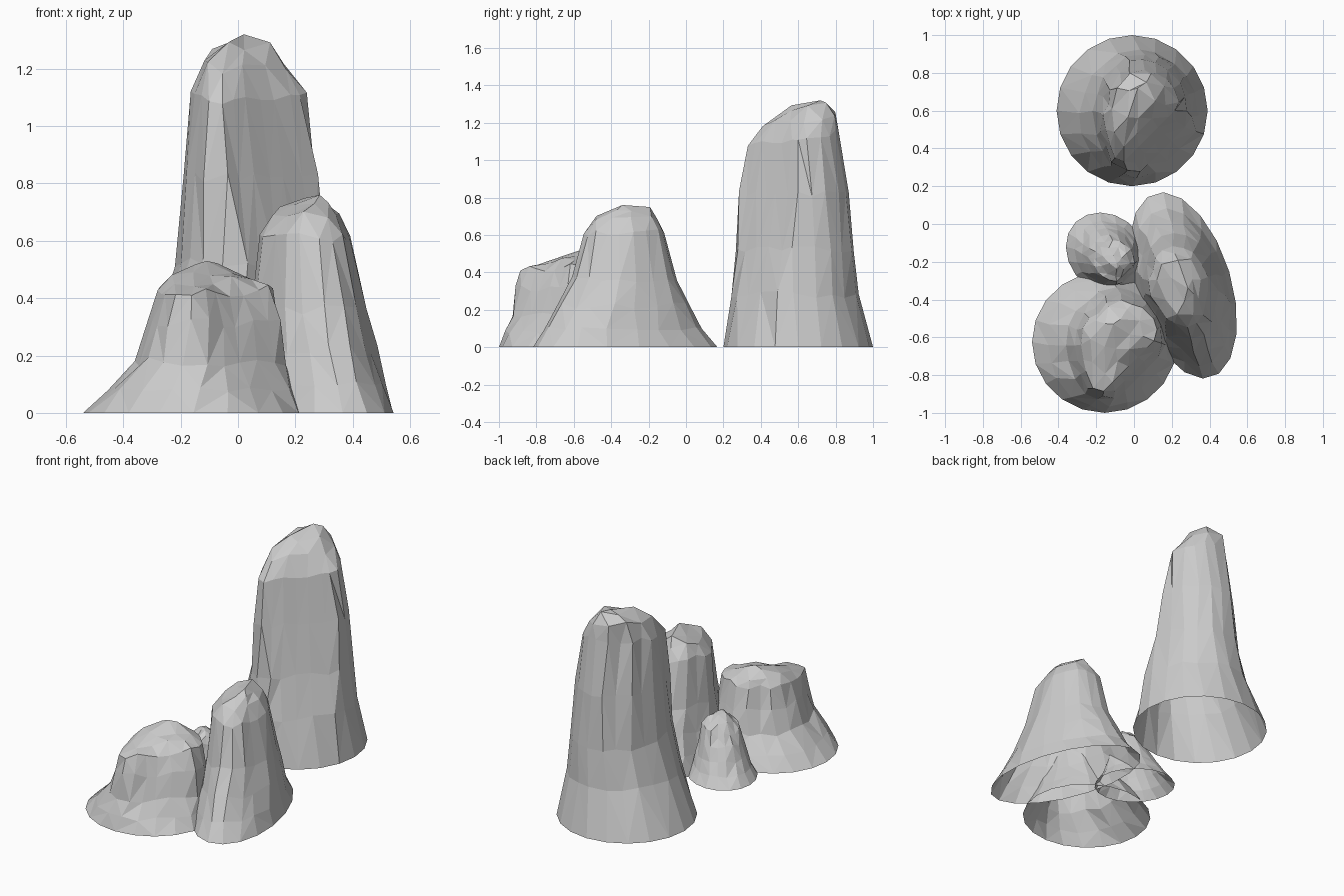
import bpy, bmesh, math, random

if "Cube" in bpy.data.objects:
    bpy.data.objects.remove(bpy.data.objects["Cube"])


def add_face(bm, *verts):
    if len(set(verts)) == 3:
        bm.faces.new(verts)


def rock(name, rings, peak, sides, turn, tilt, clefts, cut, seed):
    """Hollow faceted pillar. rings: (z, centre x, centre y, half width, half depth).
    turn: plan rotation in degrees, tilt: crest slope in x and y,
    clefts: {segment: radius factor} for the grooves and bulges,
    cut: (direction in degrees, remaining fraction at crest) of one split-off flat wall."""
    rng = random.Random(seed)
    bm = bmesh.new()
    ca, sa = math.cos(math.radians(turn)), math.sin(math.radians(turn))
    cdir = math.radians(cut[0])
    dx, dy = math.cos(cdir), math.sin(cdir)
    crest = len(rings) - 3            # last wall ring, cap rings follow
    flute = [rng.uniform(-0.03, 0.03) for _ in range(sides)]
    levels = []
    for k, (z, cx, cy, rx, ry) in enumerate(rings):
        ring = []
        top = min(1, k / crest)
        reach = math.hypot(rx * math.cos(cdir - math.radians(turn)),
                           ry * math.sin(cdir - math.radians(turn)))
        limit = reach * (1 - (1 - cut[1]) * top)
        for i in range(sides):
            if (k == crest + 2 and i % 4) or (k == crest + 1 and i % 2):
                ring.append(ring[-1])   # fewer points towards the peak
                continue
            a = 2 * math.pi * i / sides
            f = 1.0
            if k > 0:
                a += rng.uniform(-0.05, 0.05)
                f += flute[i] * top + rng.uniform(-0.015, 0.015)
                f *= 1 - (1 - clefts.get(i, 1)) * top
            if k > crest:
                f += rng.uniform(-0.08, 0.08)
            u, v = rx * f * math.cos(a), ry * f * math.sin(a)
            x, y = u * ca - v * sa, u * sa + v * ca
            over = x * dx + y * dy - limit
            if k > 0 and over > 0:
                x, y = x - dx * over, y - dy * over
            dz = 0
            if k >= crest:
                dz = tilt[0] * x + tilt[1] * y + rng.uniform(-0.018, 0.018)
            elif k > 0:
                dz = rng.uniform(-0.02, 0.02) * min(1, z / 0.2)
            ring.append(bm.verts.new((cx + x, cy + y, z + dz)))
        levels.append(ring)
    for lo, hi in zip(levels, levels[1:]):
        for i in range(sides):
            j = (i + 1) % sides
            if i % 2:
                add_face(bm, lo[i], lo[j], hi[j])
                add_face(bm, lo[i], hi[j], hi[i])
            else:
                add_face(bm, lo[i], lo[j], hi[i])
                add_face(bm, lo[j], hi[j], hi[i])
    tip = bm.verts.new(peak)
    for i in range(sides):
        add_face(bm, levels[-1][i], levels[-1][(i + 1) % sides], tip)
    me = bpy.data.meshes.new(name)
    bm.to_mesh(me)
    bm.free()
    ob = bpy.data.objects.new(name, me)
    bpy.context.collection.objects.link(ob)
    return ob


# Tall pillar at the back
rock("tall_rock", [
    (0, -0.01, 0.60, 0.40, 0.40),
    (0.28, 0.025, 0.58, 0.315, 0.34),
    (0.52, 0.045, 0.583, 0.265, 0.32),
    (0.82, 0.048, 0.58, 0.24, 0.29),
    (1.11, 0.048, 0.57, 0.21, 0.25),
    (1.22, 0.035, 0.605, 0.155, 0.20),
    (1.285, 0.04, 0.64, 0.08, 0.12)],
    (0.02, 0.72, 1.32), 20, 0, (-0.1, 0.18),
    {7: 0.86, 9: 0.92, 12: 1.04, 13: 1.17, 14: 1.14}, (-45, 0.42), 4)

# Broad low rock at the front left
rock("low_rock", [
    (0, -0.155, -0.625, 0.385, 0.375),
    (0.08, -0.13, -0.625, 0.33, 0.34),
    (0.18, -0.095, -0.63, 0.267, 0.298),
    (0.31, -0.078, -0.635, 0.237, 0.268),
    (0.43, -0.073, -0.638, 0.21, 0.24),
    (0.465, -0.085, -0.61, 0.15, 0.175),
    (0.50, -0.09, -0.59, 0.075, 0.10)],
    (-0.11, -0.53, 0.53), 20, 0, (0.0, 0.06),
    {4: 0.92, 7: 0.86, 12: 1.06, 13: 1.17, 14: 1.14}, (-45, 0.5), 7)

# Long leaning rock at the right
rock("right_rock", [
    (0, 0.26, -0.325, 0.255, 0.51),
    (0.10, 0.258, -0.335, 0.235, 0.43),
    (0.22, 0.255, -0.33, 0.217, 0.355),
    (0.36, 0.25, -0.325, 0.195, 0.285),
    (0.62, 0.24, -0.33, 0.16, 0.215),
    (0.70, 0.24, -0.325, 0.115, 0.165),
    (0.735, 0.26, -0.31, 0.055, 0.12)],
    (0.285, -0.34, 0.76), 18, 17, (-0.05, 0.03),
    {7: 0.88, 10: 0.94}, (-12, 0.88), 11)

# Small rock tucked between the others
rock("small_rock", [
    (0, -0.14, -0.16, 0.24, 0.20),
    (0.06, -0.135, -0.165, 0.195, 0.165),
    (0.13, -0.125, -0.175, 0.16, 0.145),
    (0.20, -0.115, -0.185, 0.135, 0.125),
    (0.28, -0.105, -0.195, 0.11, 0.105),
    (0.32, -0.10, -0.20, 0.075, 0.075),
    (0.345, -0.095, -0.20, 0.035, 0.035)],
    (-0.09, -0.21, 0.365), 18, -45, (0.1, -0.1),
    {9: 0.92}, (-45, 0.8), 15)
